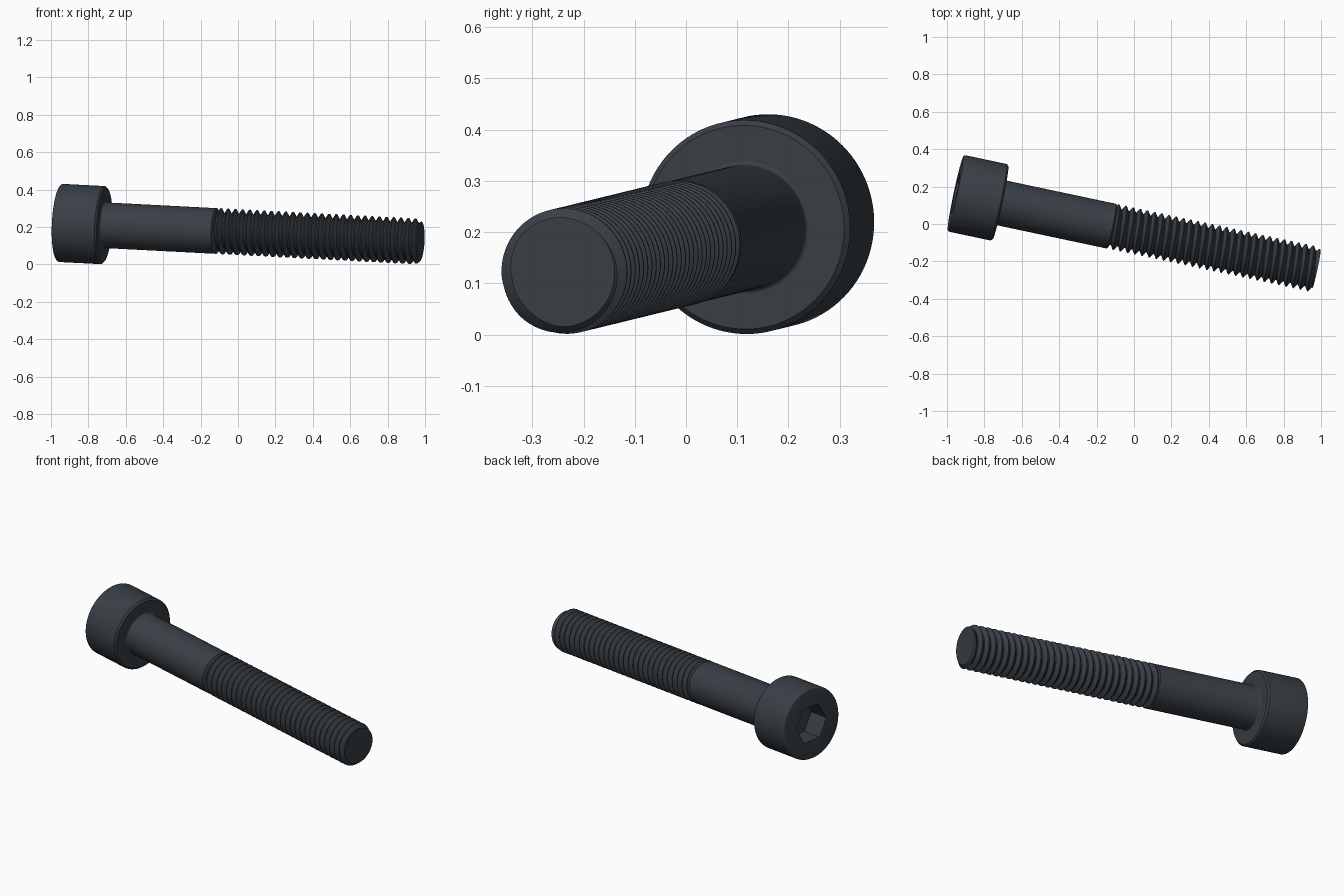
import bpy, bmesh
from math import sin, cos, pi, radians
from mathutils import Vector, Matrix

if "Cube" in bpy.data.objects:
    bpy.data.objects.remove(bpy.data.objects["Cube"])

# Axis of the screw, from the top of the head to the tip
HEAD_TOP = Vector((-0.954, 0.165, 0.222))
TIP = Vector((0.975, -0.244, 0.122))
LENGTH = (TIP - HEAD_TOP).length
SIDES = 96
HEAD_R, HEAD_LEN = 0.209, 0.246
SHANK_R, CREST_R, ROOT_R = 0.122, 0.123, 0.099
THREAD_START, PITCH = 0.86, 0.0394
HEX_FLAT, HEX_DEPTH = 0.0985, 0.123

d = (TIP - HEAD_TOP).normalized()
u = Vector((0, 0, 1)).cross(d).normalized()
v = d.cross(u)
PLACE = Matrix.Translation(HEAD_TOP) @ Matrix((u, v, d)).transposed().to_4x4()

steel = bpy.data.materials.new("dark_steel")
steel.use_nodes = True
colour = (0.04, 0.05, 0.06, 1)
steel.diffuse_color = colour
bsdf = steel.node_tree.nodes["Principled BSDF"]
bsdf.inputs["Base Color"].default_value = colour


def finish(name, bm):
    """Close the open ends, place along the axis and shade."""
    bmesh.ops.remove_doubles(bm, verts=bm.verts, dist=1e-5)
    bmesh.ops.holes_fill(bm, edges=[e for e in bm.edges if e.is_boundary], sides=0)
    bmesh.ops.recalc_face_normals(bm, faces=bm.faces)
    bm.transform(PLACE)
    mesh = bpy.data.meshes.new(name)
    bm.to_mesh(mesh)
    bm.free()
    mesh.materials.append(steel)
    obj = bpy.data.objects.new(name, mesh)
    bpy.context.collection.objects.link(obj)
    bpy.ops.object.select_all(action='DESELECT')
    obj.select_set(True)
    bpy.context.view_layer.objects.active = obj
    bpy.ops.object.shade_smooth_by_angle(angle=radians(30))


def skin(name, rows):
    """Join rows of points, each running once round the axis, into a surface."""
    bm = bmesh.new()
    grid = [[bm.verts.new(p) for p in row] for row in rows]
    for a, b in zip(grid, grid[1:]):
        for j in range(SIDES):
            bm.faces.new((a[j], a[j + 1], b[j + 1], b[j]))
    finish(name, bm)


def point(r, angle, s):
    return (r * cos(angle), r * sin(angle), s)


ANGLES = [2 * pi * j / SIDES for j in range(SIDES + 1)]


def hexagon(angle):
    return HEX_FLAT / cos(angle % (pi / 3) - pi / 6)


def lathe(name, profile):
    """Each station is a position along the axis and a radius or outline."""
    skin(name, [[point(r(a) if callable(r) else r, a, s) for a in ANGLES]
                for s, r in profile])


def arc(s, r, size, start, end, steps=5):
    """Quarter-round profile points about a centre."""
    return [(s + size * sin(t), r + size * cos(t)) for t in
            (radians(start + (end - start) * i / steps) for i in range(steps + 1))]


# Cylindrical head with hexagonal socket, rounded top rim and bevelled underside
edge = 0.012
lathe("socket_head",
      [(HEX_DEPTH, hexagon), (0, hexagon)]
      + arc(edge, HEAD_R - edge, edge, -90, 0)
      + [(HEAD_LEN - 0.01, HEAD_R), (HEAD_LEN, HEAD_R - 0.01), (HEAD_LEN, 0.06)])

# Plain shank with a small fillet under the head
fillet = 0.008
lathe("plain_shank",
      [(HEAD_LEN - 0.005, SHANK_R + fillet)]
      + arc(HEAD_LEN + fillet, SHANK_R + fillet, fillet, -90, -180)
      + [(THREAD_START - 0.006, SHANK_R), (THREAD_START + 0.006, ROOT_R)])

# Right-handed helical thread, trimmed by a bevel at the tip
TOOTH = [(0.06, ROOT_R), (0.44, CREST_R), (0.56, CREST_R), (0.94, ROOT_R)]
RUNOUT_ANGLE = radians(207)


def thread_radius(s, angle):
    phase = ((s - LENGTH) / PITCH - (angle - RUNOUT_ANGLE) / (2 * pi)) % 1
    slope = (0.5 - abs(phase - 0.5) - 0.06) / 0.38
    tooth = ROOT_R + (CREST_R - ROOT_R) * min(1, max(0, slope))
    return min(tooth, 0.107 + 0.8 * (LENGTH - s))


rows = []
for turn in range(-31, 3):
    for frac, _ in TOOTH:
        row = []
        for a in ANGLES:
            s = LENGTH + PITCH * (turn + frac + (a - RUNOUT_ANGLE) / (2 * pi))
            s = min(LENGTH, max(THREAD_START, s))
            row.append(point(thread_radius(s, a), a, s))
        rows.append(row)
skin("threaded_end", rows)
